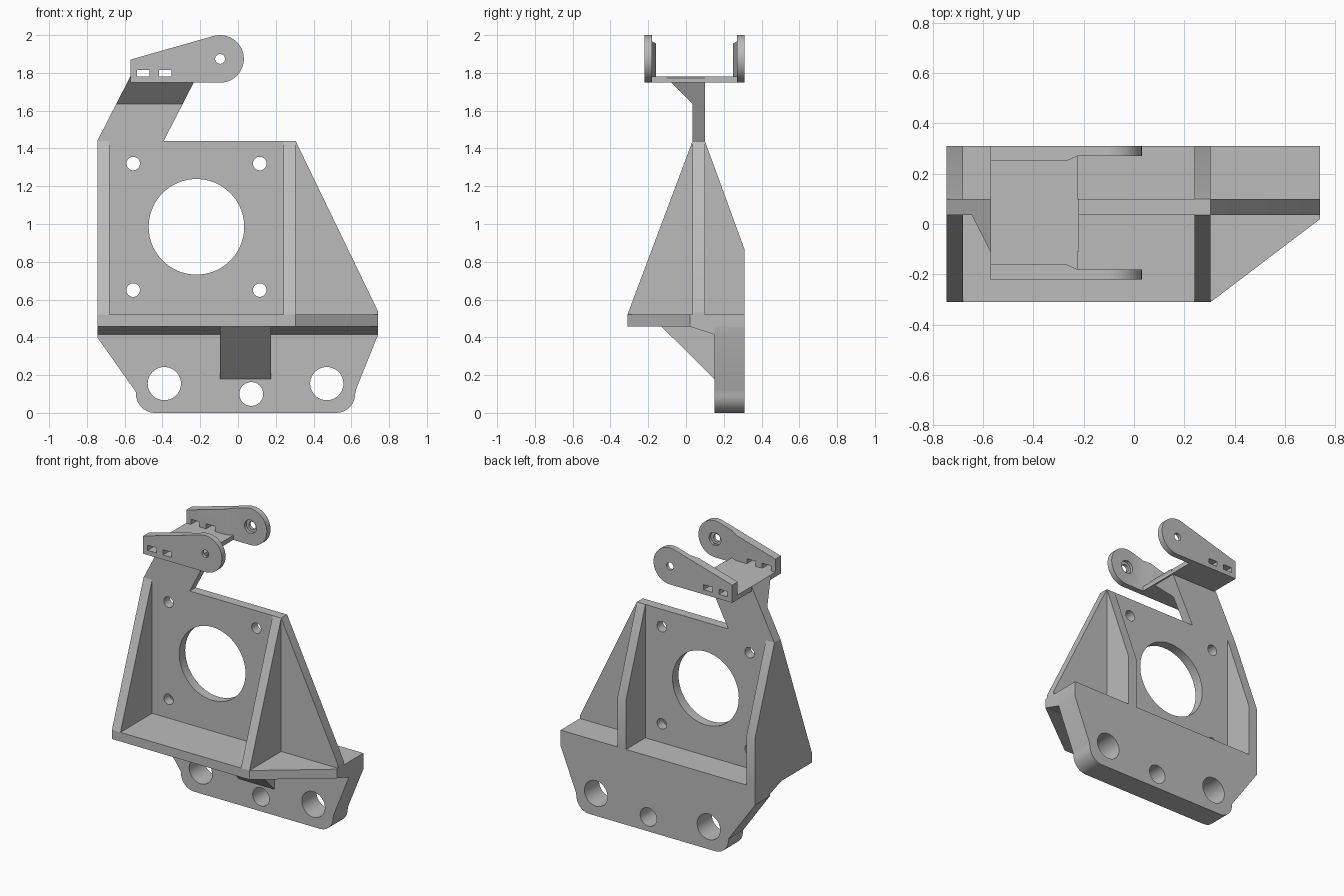
import bpy, bmesh
from math import sin, cos, radians, tau
from mathutils import Vector

default = bpy.data.objects.get("Cube")
if default:
    bpy.data.objects.remove(default, do_unlink=True)

GREY = (0.5, 0.5, 0.5, 1)
mat = bpy.data.materials.new("light grey")
mat.use_nodes = True
mat.diffuse_color = GREY
mat.node_tree.nodes["Principled BSDF"].inputs["Base Color"].default_value = GREY
parts = []


def prism(name, outline, axis, lo, hi, part=True):
    """Extrude a closed 2D outline along an axis between lo and hi."""
    place = {"x": lambda a, b, d: (d, a, b),
             "y": lambda a, b, d: (a, d, b),
             "z": lambda a, b, d: (a, b, d)}[axis]
    bm = bmesh.new()
    face = bm.faces.new([bm.verts.new(place(a, b, lo)) for a, b in outline])
    top = bmesh.ops.extrude_face_region(bm, geom=[face])["geom"]
    bmesh.ops.translate(bm, verts=[v for v in top if isinstance(v, bmesh.types.BMVert)],
                        vec=Vector(place(0, 0, hi - lo)))
    bmesh.ops.recalc_face_normals(bm, faces=bm.faces)
    mesh = bpy.data.meshes.new(name)
    bm.to_mesh(mesh)
    bm.free()
    obj = bpy.data.objects.new(name, mesh)
    bpy.context.collection.objects.link(obj)
    mesh.materials.append(mat)
    if part:
        parts.append(obj)
    return obj


def arc(cx, cz, r, start, end, steps=10):
    angles = [radians(start + (end - start) * i / steps) for i in range(steps + 1)]
    return [(cx + r * cos(a), cz + r * sin(a)) for a in angles]


def circle(cx, cz, r, n=48):
    return [(cx + r * cos(tau * i / n), cz + r * sin(tau * i / n)) for i in range(n)]


def rect(a0, a1, b0, b1):
    return [(a0, b0), (a1, b0), (a1, b1), (a0, b1)]


def combine(obj, tool, operation="DIFFERENCE"):
    """Apply a boolean and discard the helper."""
    mod = obj.modifiers.new("cut", "BOOLEAN")
    mod.operation, mod.solver, mod.object = operation, "EXACT", tool
    bpy.context.view_layer.objects.active = obj
    bpy.ops.object.modifier_apply(modifier=mod.name)
    bpy.data.objects.remove(tool, do_unlink=True)


def cut(obj, outline, lo=-1, hi=1):
    combine(obj, prism("cutter", outline, "y", lo, hi, part=False))


LEFT, RIGHT, END = -0.745, 0.305, 0.74
FRONT, BACK = -0.31, 0.31
P0, P1 = 0.035, 0.10          # motor plate depth
SHELF0, SHELF1, TOP = 0.457, 0.52, 1.44

# Upright motor plate with bore and four bolt holes
plate = prism("motor_plate", rect(LEFT, RIGHT, SHELF0, TOP), "y", P0, P1)
cut(plate, circle(-0.22, 0.985, 0.253, 72))
for x in (-0.555, 0.115):
    for z in (0.65, 1.32):
        cut(plate, circle(x, z, 0.036, 32))

# Side walls framing the plate
wall = [(FRONT, SHELF1), (P0, TOP), (P1, TOP), (BACK, 0.865), (BACK, SHELF1)]
prism("right_wall", wall, "x", LEFT, -0.68)
prism("left_wall", wall, "x", 0.24, RIGHT)

# Triangular wing beyond the left wall
prism("wing_rib", [(RIGHT, SHELF1), (RIGHT, TOP), (END, 0.54), (END, SHELF1)], "y", P0, P1)

# Shelf with a slanted front corner
prism("shelf", [(LEFT, FRONT), (RIGHT, FRONT), (END, 0.02), (END, BACK), (LEFT, BACK)],
      "z", SHELF0, SHELF1)

# Sloped underside and central gusset
prism("underside_slope", [(0.02, SHELF0), (0.15, 0.415), (0.15, SHELF0)], "x", LEFT, END)
prism("gusset", [(-0.13, SHELF0), (0.15, 0.18), (0.15, SHELF0)], "x", -0.095, 0.175)

# Rear mounting flange with rounded lower corners
flange = prism("mounting_flange",
               [(END, SHELF1), (LEFT, SHELF1), (LEFT, 0.40), (-0.54, 0.11)]
               + arc(-0.44, 0.1, 0.1, 180, 270) + arc(0.52, 0.1, 0.1, 270, 360)
               + [(0.625, 0.125), (END, 0.41)], "y", 0.15, BACK)
for x, z, r in ((-0.39, 0.155, 0.088), (0.47, 0.155, 0.088), (0.07, 0.10, 0.063)):
    cut(flange, circle(x, z, r))

# Leaning arm with a flared front, sheared sideways
arm = prism("arm", [(P0, TOP), (P1, TOP), (P1, 1.78), (-0.11, 1.78), (P0, 1.635)],
            "x", LEFT, -0.393)
for v in arm.data.vertices:
    v.co.x += 0.513 * (v.co.z - TOP)

# Cradle platform
E0, E1, BASE = -0.57, -0.225, 1.748
prism("cradle_platform", rect(E0, E1, -0.2, 0.29), "z", BASE, 1.78)

# Pair of cradle ears, thicker at the root
for name, outer, s in (("front_ear", -0.22, 1), ("back_ear", BACK, -1)):
    plan = [(E0, 0), (0.1, 0), (0.1, 0.04), (E1, 0.04), (-0.27, 0.06), (E0, 0.06)]
    ear = prism(name, [(x, outer + s * t) for x, t in plan], "z", 1.6, 2.1)
    shape = [(E0, 1.87), (E0, BASE)] + arc(-0.095, 1.874, 0.126, -90, 105.5, 32)
    combine(ear, prism("ear_shape", shape, "y", -1, 1, part=False), "INTERSECT")
    cut(ear, circle(-0.095, 1.874, 0.026, 32))
    # Wider recess on the inner face
    cut(ear, circle(-0.095, 1.874, 0.045, 32), *sorted((outer + s * 0.02, outer + s * 0.1)))
    for x in (-0.535, -0.418):
        cut(ear, rect(x, x + 0.066, 1.78, 1.815))

# Smooth the bores while keeping edges crisp
bpy.ops.object.select_all(action="DESELECT")
for obj in parts:
    obj.select_set(True)
bpy.context.view_layer.objects.active = parts[0]
bpy.ops.object.shade_smooth_by_angle(angle=radians(30))
